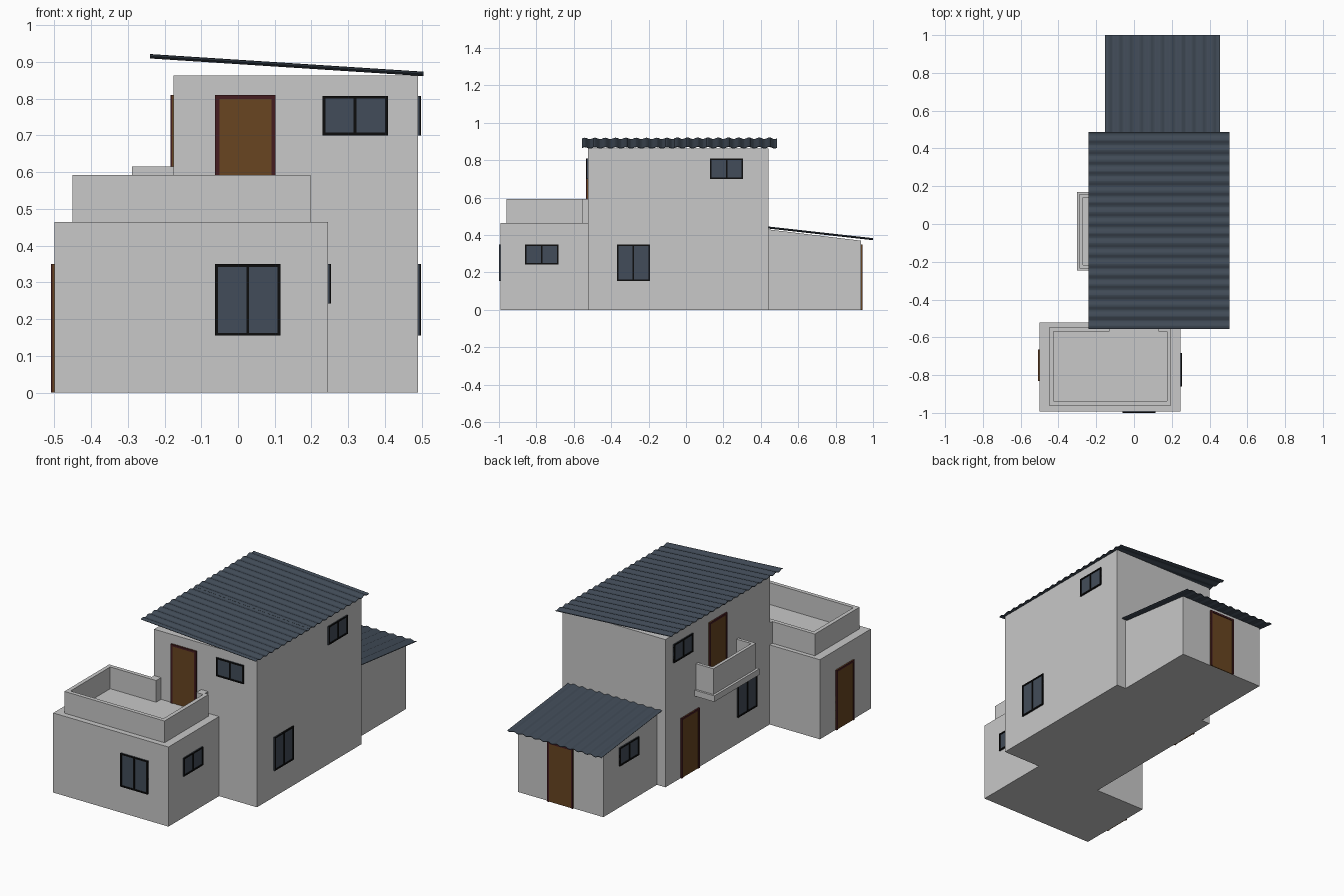
import bpy, bmesh, math

old = bpy.data.objects.get("Cube")
if old:
    bpy.data.objects.remove(old, do_unlink=True)


def material(name, r, g, b):
    m = bpy.data.materials.new(name)
    m.use_nodes = True
    m.diffuse_color = (r, g, b, 1)
    m.node_tree.nodes["Principled BSDF"].inputs["Base Color"].default_value = (r, g, b, 1)
    return m


PLASTER = material("grey_plaster", 0.58, 0.58, 0.58)
SLATE = material("slate_roof", 0.052, 0.07, 0.095)
GLASS = material("blue_glass", 0.055, 0.073, 0.1)
BLACK = material("black_frame", 0.004, 0.004, 0.004)
WOOD = material("brown_wood", 0.138, 0.06, 0.015)
RED = material("dark_red_frame", 0.06, 0.012, 0.014)


def finish(name, bm, *mats):
    bmesh.ops.recalc_face_normals(bm, faces=bm.faces)
    mesh = bpy.data.meshes.new(name)
    bm.to_mesh(mesh)
    bm.free()
    for m in mats:
        mesh.materials.append(m)
    ob = bpy.data.objects.new(name, mesh)
    bpy.context.collection.objects.link(ob)
    return ob


def add_box(bm, x, y, z, mat=0):
    """Add a box from (min, max) ranges."""
    verts = bmesh.ops.create_cube(bm, size=1)["verts"]
    for v in verts:
        v.co = [r[0] if c < 0 else r[1] for c, r in zip(v.co, (x, y, z))]
    for f in {f for v in verts for f in v.link_faces}:
        f.material_index = mat
    return verts


def boxes(name, *ranges):
    bm = bmesh.new()
    for r in ranges:
        add_box(bm, *r)
    return finish(name, bm, PLASTER)


def sloped_block(name, x, y, z, axis, drop):
    """Box whose top falls by drop towards the + end of the axis."""
    bm = bmesh.new()
    for v in add_box(bm, x, y, z):
        if v.co.z > z[0] and v.co[axis] > (x, y)[axis][0]:
            v.co.z -= drop
    return finish(name, bm, PLASTER)


def opening(name, axis, sign, wall, u, z, door=False):
    """Framed door or two-pane window on a wall facing sign * axis."""
    bm = bmesh.new()
    w, out = (0.011, 0.009) if door else (0.008, 0.008)

    def part(a, b, depth, mat):
        d = sorted((wall - sign * 0.004, wall + sign * depth))
        add_box(bm, *((d, a, b) if axis == 0 else (a, d, b)), mat)

    part(u, z, 0.005 if door else 0.004, 1)
    part((u[0], u[0] + w), z, out, 0)
    part((u[1] - w, u[1]), z, out, 0)
    part(u, (z[1] - w, z[1]), out, 0)
    if not door:
        mid = sum(u) / 2
        part(u, (z[0], z[0] + w), out, 0)
        part((mid - w / 2, mid + w / 2), z, out, 0)
    return finish(name, bm, *((RED, WOOD) if door else (BLACK, GLASS)))


def corrugated_sheet(name, across, along, z, waves, axis, amp=0.004):
    """Wavy sheet, ridges running down the slope; axis is the wave direction."""
    bm = bmesh.new()
    steps = waves * 8
    rows = []
    for i in range(steps + 1):
        t = i / steps
        a = across[0] + t * (across[1] - across[0])
        h = amp * math.sin(math.tau * waves * t)
        rows.append([bm.verts.new((a, s, e + h) if axis == 0 else (s, a, e + h))
                     for s, e in zip(along, z)])
    for p, q in zip(rows, rows[1:]):
        bm.faces.new((p[0], p[1], q[1], q[0]))
    ob = finish(name, bm, SLATE)
    mod = ob.modifiers.new("thickness", "SOLIDIFY")
    mod.thickness = 0.003
    mod.offset = 0
    return ob


# Main building volumes
sloped_block("main_house", (-0.175, 0.49), (-0.525, 0.44), (0, 0.906), 0, 0.043)
sloped_block("rear_annex", (-0.12, 0.43), (0.44, 0.935), (0, 0.43), 1, 0.06)
boxes("front_block", ((-0.5, 0.245), (-0.992, -0.522), (0, 0.465)))

# Terrace parapet with a gap in front of the door
Z = (0.465, 0.592)
boxes("terrace_parapet",
      ((-0.45, 0.197), (-0.96, -0.937), Z),
      ((-0.45, -0.427), (-0.96, -0.547), Z),
      ((0.174, 0.197), (-0.96, -0.553), Z),
      ((-0.45, -0.13), (-0.57, -0.547), Z),
      ((-0.175, -0.13), (-0.57, -0.523), Z),
      ((0.13, 0.197), (-0.57, -0.553), Z),
      ((0.13, 0.174), (-0.57, -0.523), Z))

# Side balcony
Z = (0.465, 0.615)
boxes("balcony",
      ((-0.302, -0.17), (-0.247, 0.17), (0.43, 0.465)),
      ((-0.288, -0.27), (-0.235, 0.158), Z),
      ((-0.288, -0.17), (-0.235, -0.217), Z),
      ((-0.288, -0.17), (0.14, 0.158), Z))

# Corrugated roofs; the main one has two overlapping sheets
for side, span, lift in (("front", (-0.555, -0.005), 0), ("back", (-0.06, 0.487), 0.001)):
    corrugated_sheet("main_roof_" + side, span, (-0.24, 0.505),
                     (0.915 + lift, 0.867 + lift), 10, 1)
corrugated_sheet("annex_roof", (-0.152, 0.455), (0.44, 1.0), (0.44, 0.378), 11, 0)

# Doors
LOW, HIGH = (0, 0.35), (0.465, 0.81)
for name, axis, sign, wall, u, z in (
        ("terrace_door", 1, -1, -0.525, (-0.062, 0.102), HIGH),
        ("balcony_door", 0, -1, -0.175, (-0.122, 0.043), HIGH),
        ("side_door", 0, -1, -0.175, (0.135, 0.3), LOW),
        ("front_block_door", 0, -1, -0.5, (-0.83, -0.665), LOW),
        ("annex_door", 1, 1, 0.935, (0.072, 0.237), LOW)):
    opening(name, axis, sign, wall, u, z, door=True)

# Windows: tall ground floor, small ground floor and small upper floor
TALL, SMALL, UPPER = (0.155, 0.35), (0.243, 0.35), (0.7, 0.808)
for name, axis, sign, wall, u, z in (
        ("front_block_window", 1, -1, -0.992, (-0.062, 0.115), TALL),
        ("front_block_left_window", 0, 1, 0.245, (-0.86, -0.682), SMALL),
        ("upper_front_window", 1, -1, -0.525, (0.23, 0.408), UPPER),
        ("main_left_window", 0, 1, 0.49, (-0.37, -0.192), TALL),
        ("upper_left_window", 0, 1, 0.49, (0.128, 0.306), UPPER),
        ("main_right_window", 0, -1, -0.175, (-0.4, -0.222), TALL),
        ("upper_right_window", 0, -1, -0.175, (0.19, 0.368), UPPER),
        ("annex_window", 0, -1, -0.12, (0.612, 0.79), SMALL)):
    opening(name, axis, sign, wall, u, z)
